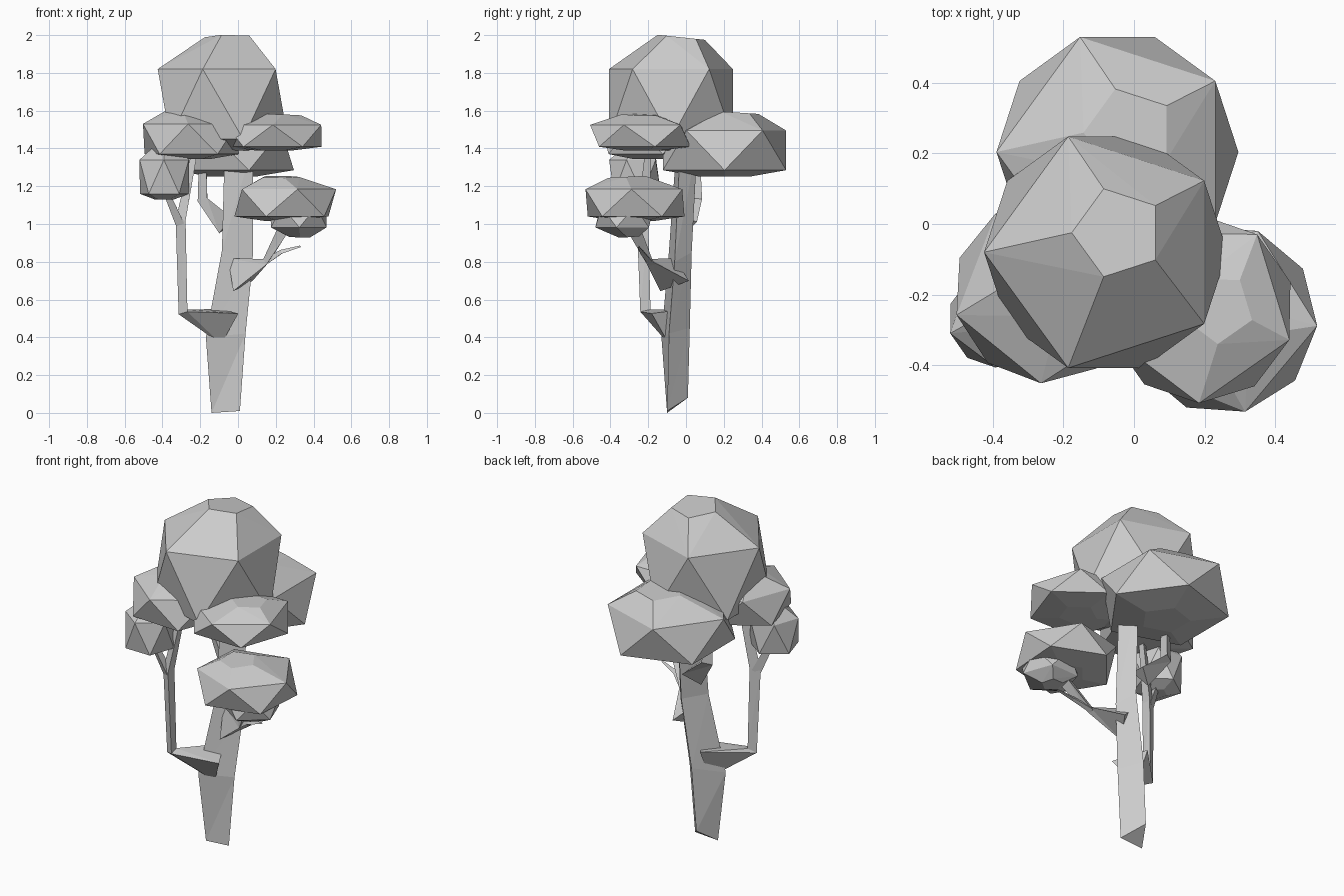
import bpy, bmesh
from math import sin, cos, radians
from mathutils import Vector

if "Cube" in bpy.data.objects:
    bpy.data.objects.remove(bpy.data.objects["Cube"])


def finish(bm, name):
    bmesh.ops.recalc_face_normals(bm, faces=bm.faces)
    me = bpy.data.meshes.new(name)
    bm.to_mesh(me)
    bm.free()
    ob = bpy.data.objects.new(name, me)
    bpy.context.collection.objects.link(ob)
    return ob


def ring(r, phase, z, ox=0.0, oy=0.0, tilt=0.0):
    pts = []
    for i in range(5):
        a = radians(phase + 72 * i)
        x, y = r * cos(a), r * sin(a)
        pts.append(Vector((ox + x, oy + y, z - tilt * y)))
    return pts


# Leaf clump: a squashed icosahedron with its poles cut off
CLUMP = (ring(0.38, 36, 1.91, 0.10, 0.16, 0.2) + ring(1, 36, 1)
         + ring(1, 0, -1) + ring(0.4, 0, -1.33))


def clump(name, cx, cy, cz, r, u, rot):
    bm = bmesh.new()
    c, s = cos(radians(rot)), sin(radians(rot))
    for p in CLUMP:
        bm.verts.new((cx + r * (c * p.x - s * p.y), cy + r * (s * p.x + c * p.y), cz + u * p.z))
    bmesh.ops.convex_hull(bm, input=bm.verts)
    bmesh.ops.dissolve_limit(bm, angle_limit=radians(2), verts=bm.verts, edges=bm.edges)
    finish(bm, name)


def skin(name, sections):
    """Join three-sided sections into a closed tube."""
    bm = bmesh.new()
    rows = [[bm.verts.new(p) for p in sec] for sec in sections]
    for a, b in zip(rows, rows[1:]):
        for i in range(3):
            j = (i + 1) % 3
            bm.faces.new((a[i], a[j], b[j]))
            bm.faces.new((a[i], b[j], b[i]))
    bm.faces.new(rows[0][::-1])
    bm.faces.new(rows[-1])
    finish(bm, name)


def limb(name, path):
    """Three-sided branch along (x, y, z, radius) points."""
    pts = [Vector(p[:3]) for p in path]
    secs = []
    for i, p in enumerate(path):
        d = (pts[min(i + 1, len(pts) - 1)] - pts[max(i - 1, 0)]).normalized()
        side = d.cross(Vector((0, 1, 0))).normalized()
        fwd = d.cross(side)
        secs.append([pts[i] + p[3] * (cos(radians(a)) * side + sin(radians(a)) * fwd)
                     for a in (0, 120, 240)])
    skin(name, secs)


# Trunk
skin("trunk", [
    [(-.14, -.10, 0), (.01, -.10, .01), (-.075, .01, .08)],
    [(-.17, -.13, .40), (.04, -.09, .42), (-.05, .02, .45)],
    [(-.085, -.09, .86), (.078, -.06, .80), (.01, .03, .85)],
    [(-.07, -.05, 1.42), (.08, -.03, 1.42), (.02, .06, 1.42)],
])

# Branches
limb("left_branch", [(-.06, -.09, .48, .12), (-.285, -.215, .535, .032),
                     (-.295, -.23, 1.02, .035), (-.225, -.20, 1.38, .02)])
limb("left_twig", [(-.30, -.23, 1.00, .03), (-.38, -.26, 1.18, .02)])
limb("right_branch", [(.0, -.06, .72, .11), (.15, -.19, .80, .022), (.25, -.27, .97, .04)])
limb("right_twig", [(.14, -.18, .79, .02), (.23, -.23, .85, .014), (.33, -.25, .88, .006)])
limb("upper_fork", [(-.05, 0, 1.0, .07), (-.18, .055, 1.13, .035), (-.18, .05, 1.42, .025)])

# Foliage
clump("crown", -.08, -.08, 1.635, .345, .185, 0)
clump("back_foliage", -.047, .204, 1.39, .343, .105, 0)
clump("right_upper_foliage", .189, -.242, 1.467, .266, .058, -55)
clump("right_lower_foliage", .25, -.27, 1.112, .27, .072, 176)
clump("right_small_foliage", .32, -.325, 1.037, .155, -.055, 20)
clump("left_upper_foliage", -.25, -.19, 1.45, .262, .08, 87)
clump("left_small_foliage", -.39, -.27, 1.25, .137, .09, 17)
